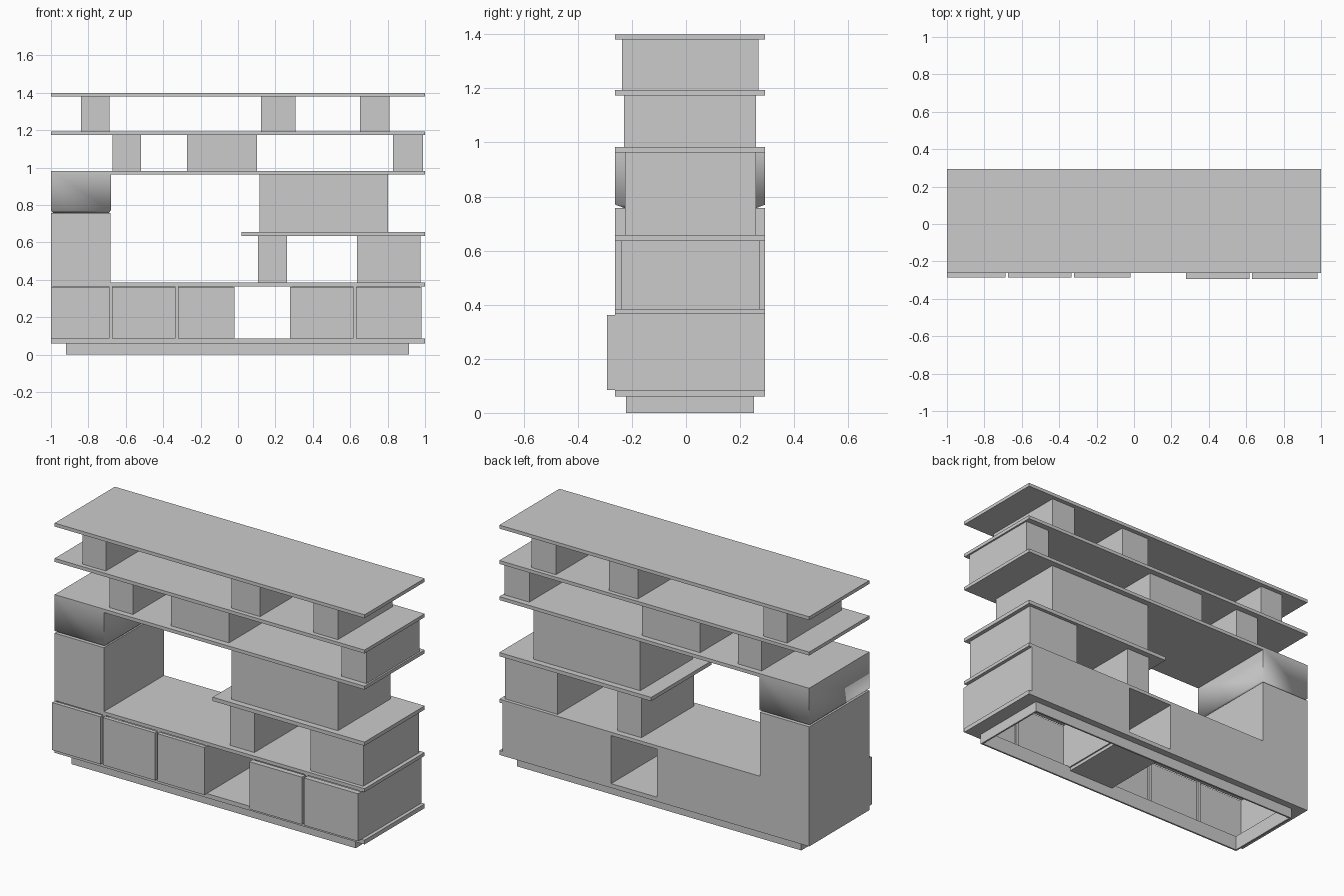
import bpy, bmesh, math
from mathutils import Vector

if "Cube" in bpy.data.objects:
    bpy.data.objects.remove(bpy.data.objects["Cube"])

BACK, FRONT, DOOR = 0.293, -0.262, -0.293


def box(name, x0, x1, y0, y1, z0, z1):
    bm = bmesh.new()
    bmesh.ops.create_cube(bm, size=1)
    for v in bm.verts:
        v.co = Vector(((x0, x1)[v.co.x > 0], (y0, y1)[v.co.y > 0], (z0, z1)[v.co.z > 0]))
    me = bpy.data.meshes.new(name)
    bm.to_mesh(me)
    bm.free()
    ob = bpy.data.objects.new(name, me)
    bpy.context.collection.objects.link(ob)
    return ob


def frame(name, x0, x1, y0, y1, z0, z1, tx, ty):
    # Open rectangular frame made of four boards
    box(name + "_front", x0, x1, y0, y0 + ty, z0, z1)
    box(name + "_back", x0, x1, y1 - ty, y1, z0, z1)
    box(name + "_left", x0, x0 + tx, y0 + ty, y1 - ty, z0, z1)
    box(name + "_right", x1 - tx, x1, y0 + ty, y1 - ty, z0, z1)


# Hollow plinth and bottom board, open underneath
frame("plinth", -0.92, 0.915, -0.222, 0.252, 0, 0.062, 0.01, 0.01)
frame("bottom_board", -1, 1, FRONT, BACK, 0.06, 0.085, 0.09, 0.05)
box("niche_floor", -0.02, 0.28, FRONT, BACK, 0.061, 0.085)

# Hollow lower cabinets with doors
cabinets = (("left", -1, -0.018, -0.285, (-0.68, -0.328)),
            ("right", 0.278, 0.98, DOOR, (0.625,)))
for side, x0, x1, yd, gaps in cabinets:
    box(side + "_cabinet_back", x0, x1, BACK - 0.01, BACK, 0.08, 0.37)
    for label, x in (("left", x0), ("right", x1 - 0.01)):
        box(f"{side}_cabinet_{label}_wall", x, x + 0.01, FRONT, BACK, 0.08, 0.366)
    edges = [x0] + [g + s for g in gaps for s in (-0.007, 0.007)] + [x1]
    for a, b in zip(edges[::2], edges[1::2]):
        box(side + "_door", a, b, yd, FRONT, 0.085, 0.362)
    for g in gaps:
        box(side + "_gap_strip", g - 0.01, g + 0.01, FRONT, FRONT + 0.01, 0.08, 0.366)

# Shelf boards: left end, right end, bottom, top
for name, x0, x1, z0, z1 in (("counter_board", -1, 1, 0.365, 0.385),
                             ("short_shelf", 0.02, 1, 0.635, 0.657),
                             ("lower_shelf", -0.69, 1, 0.963, 0.983),
                             ("upper_shelf", -1, 1, 1.174, 1.194),
                             ("top_board", -1, 1, 1.38, 1.4)):
    box(name, x0, x1, FRONT, BACK, z0, z1)

# Tall column
box("column", -1, -0.682, FRONT, BACK, 0.38, 0.758)

# Column head with chamfered underside
head = box("column_head", -1, -0.68, FRONT, BACK, 0.77, 0.983)
bm = bmesh.new()
bm.from_mesh(head.data)
bottom = min(bm.faces, key=lambda f: f.calc_center_median().z)
ext = bmesh.ops.extrude_discrete_faces(bm, faces=[bottom])["faces"][0]
for v in ext.verts:
    v.co.z = 0.757
    v.co.x += 0.012 if v.co.x < -0.84 else -0.012
    v.co.y += 0.035 if v.co.y < 0 else -0.035
bmesh.ops.recalc_face_normals(bm, faces=bm.faces)
bm.to_mesh(head.data)
bm.free()
bpy.ops.object.select_all(action='DESELECT')
bpy.context.view_layer.objects.active = head
head.select_set(True)
bpy.ops.object.shade_smooth_by_angle(angle=math.radians(80))

# Support blocks between shelves: y front, y back, z bottom, z top, x spans
for name, y0, y1, z0, z1, spans in (
        ("counter_support", -0.225, 0.258, 0.385, 0.635, ((0.107, 0.263),)),
        ("counter_box", -0.24, 0.273, 0.385, 0.635, ((0.637, 0.977),)),
        ("hanging_cabinet", -0.226, 0.258, 0.657, 0.963, ((0.115, 0.803),)),
        ("lower_block", -0.229, 0.259, 0.983, 1.174,
         ((-0.67, -0.518), (-0.273, 0.102), (0.83, 0.99))),
        ("upper_block", -0.236, 0.268, 1.194, 1.38,
         ((-0.84, -0.688), (0.123, 0.308), (0.652, 0.81)))):
    for a, b in spans:
        box(name, a, b, y0, y1, z0, z1)
